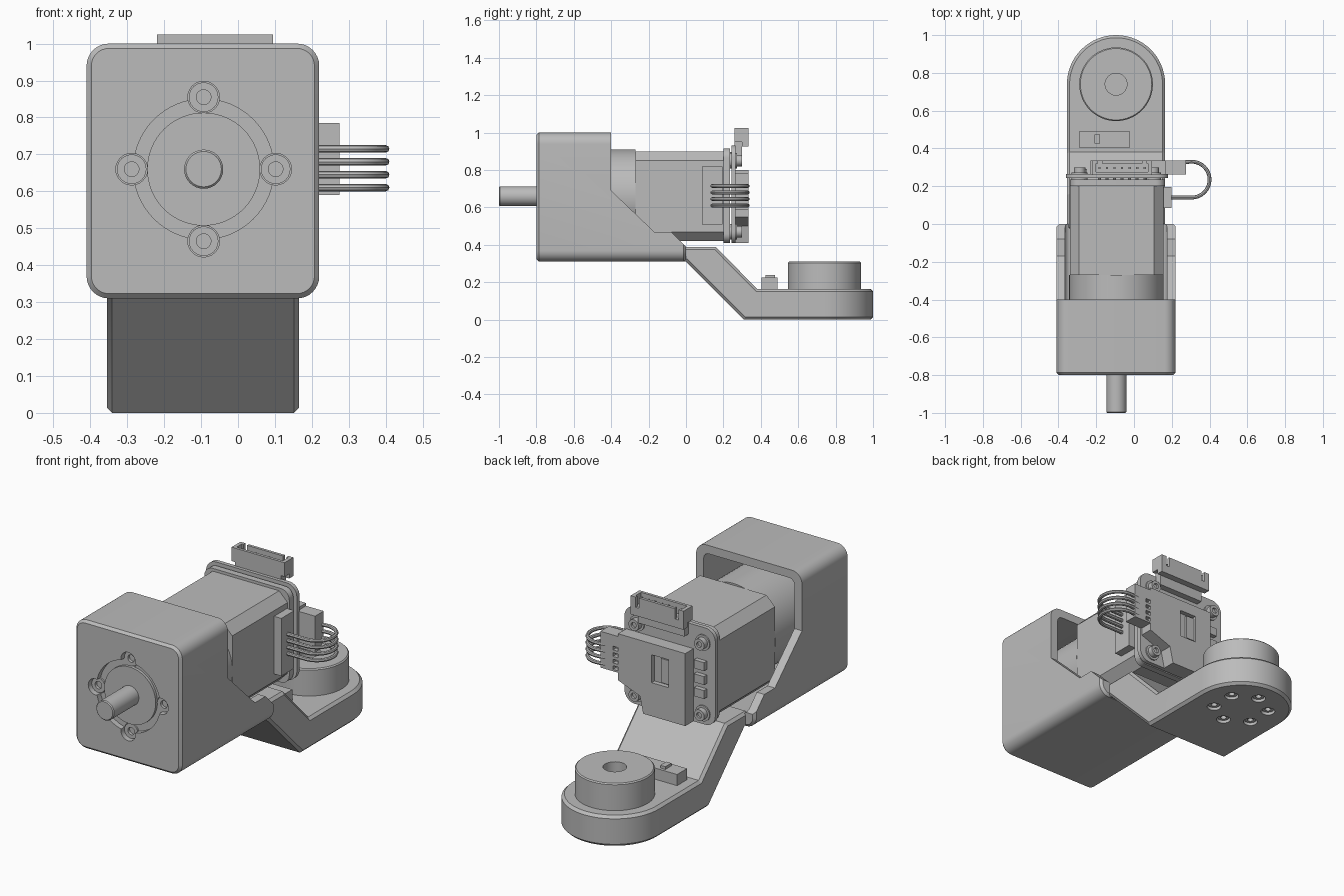
import bpy
import math
from mathutils import Vector

cube = bpy.data.objects.get("Cube")
if cube:
    bpy.data.objects.remove(cube)

grey = bpy.data.materials.new("mid grey")
grey.use_nodes = True
GREY = (0.5, 0.5, 0.5, 1)
grey.diffuse_color = GREY
grey.node_tree.nodes["Principled BSDF"].inputs["Base Color"].default_value = GREY

CX, CZ = -0.093, 0.66      # motor axis
HUB = (-0.095, 0.74)       # centre of the round arm end


# ---------- helpers ----------
def place(axis, p, d):
    return {"x": (d, p[0], p[1]), "y": (p[0], d, p[1]), "z": (p[0], p[1], d)}[axis]


def prism(name, pts, axis, a, b):
    """Extrude a 2D outline along an axis from a to b."""
    n = len(pts)
    verts = [place(axis, p, a) for p in pts] + [place(axis, p, b) for p in pts]
    faces = [list(range(n)), list(range(n, 2 * n))]
    faces += [[i, (i + 1) % n, n + (i + 1) % n, n + i] for i in range(n)]
    mesh = bpy.data.meshes.new(name)
    mesh.from_pydata(verts, [], faces)
    ob = bpy.data.objects.new(name, mesh)
    bpy.context.collection.objects.link(ob)
    mesh.materials.append(grey)
    bpy.context.view_layer.objects.active = ob
    bpy.ops.object.select_all(action="DESELECT")
    ob.select_set(True)
    bpy.ops.object.mode_set(mode="EDIT")
    bpy.ops.mesh.select_all(action="SELECT")
    bpy.ops.mesh.normals_make_consistent(inside=False)
    bpy.ops.object.mode_set(mode="OBJECT")
    return ob


def rect(u0, u1, v0, v1, r=0.0, seg=8):
    """Rectangle outline; r rounds the corners, seg=1 chamfers them."""
    if r == 0:
        return [(u0, v0), (u1, v0), (u1, v1), (u0, v1)]
    pts = []
    corners = [(u1 - r, v1 - r), (u0 + r, v1 - r), (u0 + r, v0 + r), (u1 - r, v0 + r)]
    for k, (cu, cv) in enumerate(corners):
        for i in range(seg + 1):
            t = math.pi / 2 * (k + i / seg)
            pts.append((cu + r * math.cos(t), cv + r * math.sin(t)))
    return pts


def circle(c, r, n=32):
    return [(c[0] + r * math.cos(2 * math.pi * i / n),
             c[1] + r * math.sin(2 * math.pi * i / n)) for i in range(n)]


def box(name, x0, x1, y0, y1, z0, z1):
    return prism(name, rect(x0, x1, z0, z1), "y", y0, y1)


def bake(ob):
    bpy.context.view_layer.update()
    dg = bpy.context.evaluated_depsgraph_get()
    ob.data = bpy.data.meshes.new_from_object(ob.evaluated_get(dg))
    ob.modifiers.clear()


def boolean(ob, cutters, op="DIFFERENCE"):
    for c in cutters:
        m = ob.modifiers.new("cut", "BOOLEAN")
        m.operation, m.solver, m.object = op, "EXACT", c
        bake(ob)
        bpy.data.objects.remove(c)
    return ob


def bevel(ob, width, angle=50, segments=1):
    m = ob.modifiers.new("bevel", "BEVEL")
    m.width, m.segments = width, segments
    m.limit_method, m.angle_limit = "ANGLE", math.radians(angle)
    bake(ob)
    return ob


def screw(name, c, axis, a, b, r, depth):
    """Cylinder head with a socket sunk into the end at b."""
    ob = prism(name, circle(c, r, 24), axis, a, b)
    s = 1 if b > a else -1
    hole = prism("cutter", circle(c, r * 0.5, 16), axis, b - s * depth, b + s * 0.01)
    return boolean(ob, [hole])


# ---------- motor housing ----------
housing = prism("motor_housing", rect(-0.41, 0.22, 0.31, 1.0, 0.06), "y", -0.8, 0)
bevel(housing, 0.013)
sweep = [(-0.4, 1.1), (-0.4, 0.69), (-0.17, 0.47), (-0.08, 0.47), (0, 0.39), (0.1, 0.39), (0.1, 1.1)]
mounts = [(CX + 0.195 * math.cos(k * math.pi / 2), CZ + 0.195 * math.sin(k * math.pi / 2))
          for k in range(4)]
boolean(housing, [
    prism("cutter", rect(-0.365, 0.175, 0.38, 0.955, 0.03, 5), "y", -0.74, 0.1),
    prism("cutter", sweep, "x", -0.6, 0.4),
    prism("cutter", circle((CX, CZ), 0.19, 64), "y", -0.9, -0.77)]
    + [prism("cutter", circle(m, 0.043, 24), "y", -0.9, -0.76) for m in mounts])
for m in mounts:
    screw("front_screw", m, "y", -0.75, -0.775, 0.04, 0.02)

# ---------- motor ----------
prism("motor_pilot", circle((CX, CZ), 0.153, 64), "y", -0.76, -0.785)
bevel(prism("motor_shaft", circle((CX, CZ), 0.053), "y", -1.0, -0.75), 0.005)
prism("motor_front", circle((CX, CZ), 0.25, 64), "y", -0.74, -0.27)
prism("motor_body", rect(-0.34, 0.155, 0.42, 0.9, 0.05, 1), "y", -0.27, 0.2)
prism("motor_end_plate", rect(-0.34, 0.165, 0.41, 0.915, 0.05), "y", 0.2, 0.235)
box("motor_socket", 0.15, 0.198, 0.085, 0.195, 0.51, 0.82)

# ---------- control board ----------
prism("circuit_board", rect(-0.36, 0.18, 0.41, 0.93, 0.06), "y", 0.243, 0.265)
for sx in (-1, 1):
    for sz in (-1, 1):
        c = (CX + sx * 0.195, CZ + sz * 0.19)
        prism("board_washer", circle(c, 0.042, 24), "y", 0.23, 0.272)
        screw("board_screw", c, "y", 0.27, 0.3, 0.03, 0.012)
cover = prism("board_cover", [(-0.23, 0.41), (0.02, 0.41), (0.04, 0.5), (0.17, 0.55),
                              (0.17, 0.8), (-0.23, 0.8)], "y", 0.264, 0.335)
boolean(cover, [box("cutter", -0.13, -0.03, 0.31, 0.4, 0.59, 0.74)])
box("cover_chip", -0.13, -0.08, 0.305, 0.325, 0.6, 0.73)
for i in range(3):
    z = 0.56 + i * 0.075
    box("board_component", -0.31, -0.25, 0.26, 0.29, z, z + 0.045)

# ---------- top plug ----------
plug = prism("top_plug", [(0.26, 0.95), (0.26, 1.025), (0.335, 1.025), (0.335, 0.925),
                          (0.3, 0.925), (0.3, 0.95)], "x", -0.22, 0.095)
boolean(plug, [box("cutter", -0.2, 0.075, 0.275, 0.32, 0.97, 1.1),
               box("cutter", -0.19, -0.17, 0.3, 0.4, 0.97, 1.1),
               box("cutter", 0.045, 0.065, 0.3, 0.4, 0.97, 1.1)])
box("top_plug_foot", -0.2, 0.075, 0.26, 0.3, 0.87, 0.955)
for i in range(7):
    x = -0.183 + i * 0.04
    box("plug_pin", x - 0.006, x + 0.006, 0.29, 0.302, 0.96, 1.01)
    prism("solder_pin", circle((x, 0.89), 0.008, 10), "y", 0.205, 0.262)

# ---------- side plug and wires ----------
side_plug = box("side_plug", 0.15, 0.275, 0.262, 0.335, 0.59, 0.785)
WIRE_Z = [0.61 + i * 0.035 for i in range(4)]
boolean(side_plug, [box("cutter", 0.15 - 0.02, 0.2, 0.31, 0.4, z - 0.01, z + 0.01) for z in WIRE_Z])
for z in WIRE_Z:
    curve = bpy.data.curves.new("wire", "CURVE")
    curve.dimensions = "3D"
    curve.bevel_depth, curve.bevel_resolution = 0.01, 2
    path = [(0.19, 0.14)]
    path += [(0.305 + 0.095 * math.cos(t), 0.235 + 0.095 * math.sin(t))
             for t in [math.pi * (i / 20 - 0.5) for i in range(21)]]
    path += [(0.24, 0.325)]
    line = curve.splines.new("POLY")
    line.points.add(len(path) - 1)
    for p, (x, y) in zip(line.points, path):
        p.co = (x, y, z, 1)
    curve.materials.append(grey)
    source = bpy.data.objects.new("wire_path", curve)
    bpy.context.collection.objects.link(source)
    bpy.context.view_layer.update()
    mesh = bpy.data.meshes.new_from_object(source.evaluated_get(bpy.context.evaluated_depsgraph_get()))
    bpy.data.objects.remove(source)
    bpy.context.collection.objects.link(bpy.data.objects.new("wire", mesh))

# ---------- arm ----------
arm = prism("arm", [(-0.03, 0.315), (0, 0.31), (0.31, 0), (1.1, 0), (1.1, 0.165),
                    (0.38, 0.165), (0.16, 0.388), (-0.03, 0.388)], "x", -0.5, 0.4)
outline = [(-0.355, -0.1), (0.165, -0.1)]
outline += [(HUB[0] + 0.26 * math.cos(math.pi * i / 32), HUB[1] + 0.26 * math.sin(math.pi * i / 32))
            for i in range(33)]
boolean(arm, [prism("cutter", outline, "z", -0.2, 0.6)], "INTERSECT")
bevel(arm, 0.014)
holes = []
for k in range(6):
    t = math.radians(30 + 60 * k)
    holes.append((HUB[0] + 0.14 * math.cos(t), HUB[1] + 0.14 * math.sin(t)))
boolean(arm, [prism("cutter", circle(h, 0.036, 24), "z", -0.1, 0.035) for h in holes])
for h in holes:
    screw("arm_screw", h, "z", 0.05, 0.012, 0.03, 0.02)

# ---------- hub and arm connector ----------
hub = bevel(prism("hub", circle(HUB, 0.195, 64), "z", 0.15, 0.31), 0.006)
boolean(hub, [prism("cutter", circle(HUB, 0.058), "z", 0.2, 0.4)])
box("arm_connector", -0.29, -0.02, 0.405, 0.49, 0.16, 0.225)
box("arm_connector_clip", -0.21, -0.18, 0.425, 0.475, 0.22, 0.24)

# ---------- smooth shading with sharp edges ----------
bpy.ops.object.select_all(action="DESELECT")
for ob in bpy.context.collection.objects:
    if ob.type == "MESH" and grey.name in ob.data.materials:
        ob.select_set(True)
        bpy.context.view_layer.objects.active = ob
bpy.ops.object.shade_smooth_by_angle(angle=math.radians(30))
